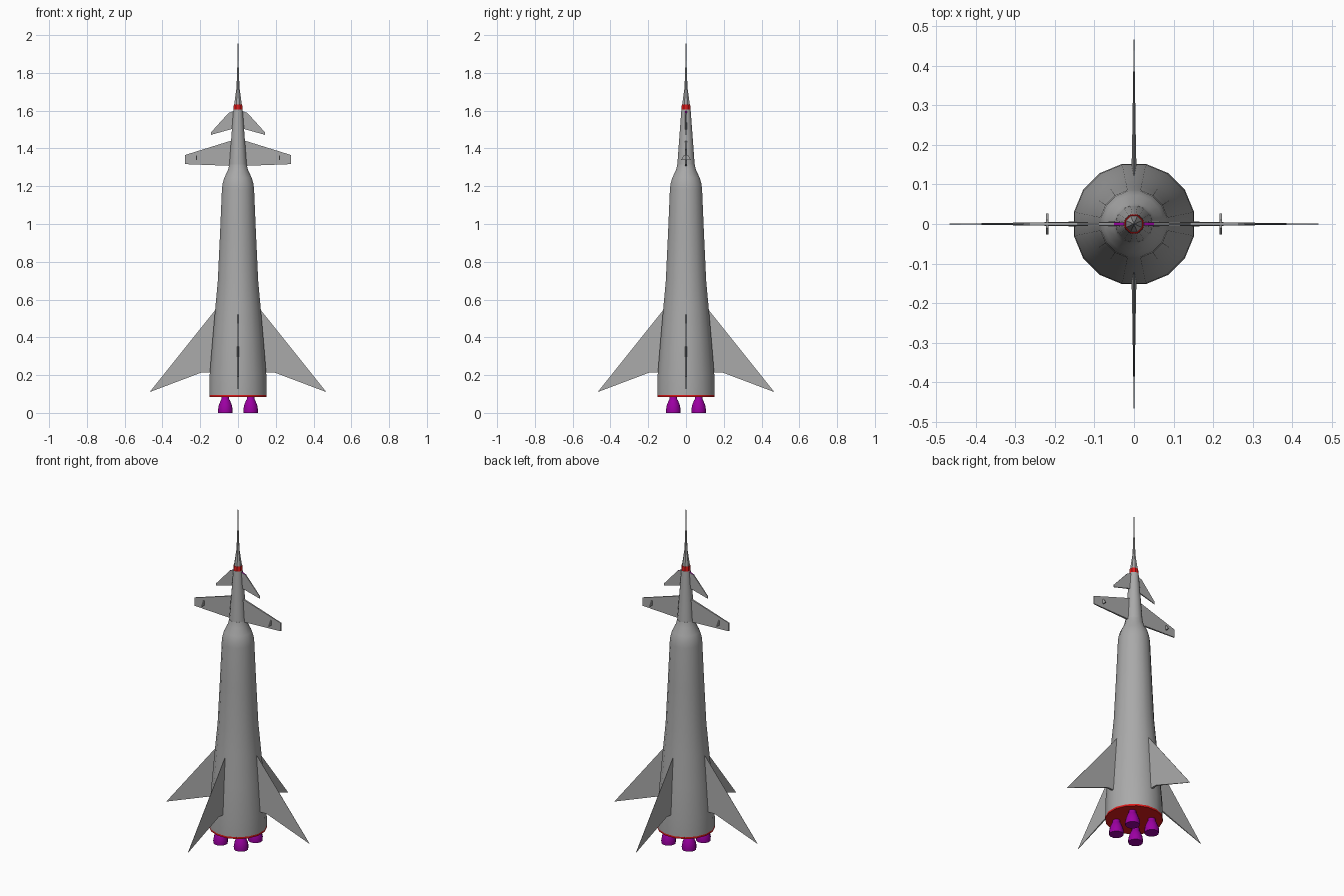
import bpy, bmesh, math
from mathutils import Matrix, Vector

if "Cube" in bpy.data.objects:
    bpy.data.objects.remove(bpy.data.objects["Cube"])


def material(name, rgb):
    m = bpy.data.materials.new(name)
    m.diffuse_color = (*rgb, 1)
    m.use_nodes = True
    m.node_tree.nodes["Principled BSDF"].inputs["Base Color"].default_value = m.diffuse_color
    return m


GREY = material("hull grey", (0.4, 0.4, 0.4))
RED = material("trim red", (0.75, 0.01, 0.01))
PURPLE = material("engine purple", (0.33, 0.0, 0.36))


def finish(name, bm, mats, smooth=None):
    bmesh.ops.recalc_face_normals(bm, faces=bm.faces[:])
    me = bpy.data.meshes.new(name)
    bm.to_mesh(me)
    bm.free()
    for m in mats:
        me.materials.append(m)
    ob = bpy.data.objects.new(name, me)
    bpy.context.collection.objects.link(ob)
    if smooth:
        bpy.context.view_layer.objects.active = ob
        ob.select_set(True)
        bpy.ops.object.shade_smooth_by_angle(angle=math.radians(smooth))
        ob.select_set(False)
    return ob


def lathe(name, profile, sides, mat, centre=(0, 0), smooth=40):
    """Closed turned shape from (radius, z) pairs; flats face the axes."""
    bm = bmesh.new()
    rings = []
    for r, z in profile:
        ring = []
        for i in range(sides):
            a = (i + 0.5) * math.tau / sides
            ring.append(bm.verts.new((centre[0] + r * math.cos(a),
                                      centre[1] + r * math.sin(a), z)))
        rings.append(ring)
    for lo, hi in zip(rings, rings[1:]):
        for i in range(sides):
            j = (i + 1) % sides
            bm.faces.new((lo[i], lo[j], hi[j], hi[i]))
    bm.faces.new(rings[0][::-1])
    bm.faces.new(rings[-1])
    return finish(name, bm, [mat], smooth)


def blade(name, outline, angle, mats=(GREY,), paint=None):
    """Flat wing from (x, z, half thickness) points, turned about z."""
    bm = bmesh.new()
    front = [bm.verts.new((x, -t, z)) for x, z, t in outline]
    back = [bm.verts.new((x, t, z)) for x, z, t in outline]
    bm.faces.new(front)
    bm.faces.new(back[::-1])
    n = len(outline)
    for i in range(n):
        j = (i + 1) % n
        f = bm.faces.new((front[i], back[i], back[j], front[j]))
        if i == paint:
            f.material_index = 1
    bmesh.ops.rotate(bm, verts=bm.verts[:], cent=Vector(),
                     matrix=Matrix.Rotation(angle, 3, 'Z'))
    return finish(name, bm, mats)


# Main hull with shoulder and slim forward section
lathe("hull", [(0.155, 0.095), (0.153, 0.20), (0.138, 0.38), (0.122, 0.56),
               (0.109, 0.70), (0.097, 0.95), (0.087, 1.18), (0.084, 1.21),
               (0.074, 1.245), (0.054, 1.285), (0.047, 1.315)], 16, GREY)
lathe("forward_section", [(0.047, 1.31), (0.039, 1.42), (0.025, 1.605)], 16, GREY)

# Red trim and needle nose
lathe("base_plate", [(0.155, 0.085), (0.155, 0.096)], 16, RED)
lathe("nose_band", [(0.026, 1.605), (0.024, 1.632)], 8, RED)
lathe("nose_needle", [(0.022, 1.632), (0.009, 1.72), (0.005, 1.80),
                      (0.003, 1.88), (0.0005, 2.0)], 8, GREY)

# Four engine bells
for i, (sx, sy) in enumerate([(1, 1), (-1, 1), (-1, -1), (1, -1)]):
    lathe(f"engine_{i + 1}", [(0.039, 0.0), (0.040, 0.018), (0.036, 0.04),
                              (0.026, 0.065), (0.021, 0.072), (0.020, 0.088)],
          12, PURPLE, (sx * 0.067, sy * 0.067))

# Four swept tail fins, thin at the leading edge and tip
for i in range(4):
    blade(f"tail_fin_{i + 1}", [(0.10, 0.57, 0.001), (0.468, 0.11, 0.0006),
                                (0.19, 0.215, 0.005), (0.12, 0.215, 0.007)],
          i * math.pi / 2)

# Forward wings, small canards and wing fairings on both sides
for side, ang in (("right", 0), ("left", math.pi)):
    blade(f"wing_{side}", [(0.0, 1.45, 0.005), (0.05, 1.437, 0.005),
                           (0.281, 1.365, 0.003), (0.281, 1.317, 0.003),
                           (0.04, 1.308, 0.006), (0.0, 1.308, 0.006)], ang)
    blade(f"canard_{side}", [(0.015, 1.602, 0.004), (0.05, 1.588, 0.004),
                             (0.143, 1.485, 0.002), (0.143, 1.472, 0.002),
                             (0.035, 1.502, 0.004), (0.0, 1.51, 0.004)],
          ang, (GREY, PURPLE), 0)
    s = 1 if side == "right" else -1
    bm = bmesh.new()
    tri = [(-0.027, 1.338), (0.027, 1.338), (0.010, 1.365), (-0.010, 1.365)]
    a = [bm.verts.new((s * 0.216, y, z)) for y, z in tri]
    b = [bm.verts.new((s * 0.222, y, z)) for y, z in tri]
    bm.faces.new(a)
    bm.faces.new(b[::-1])
    for k in range(4):
        m = (k + 1) % 4
        bm.faces.new((a[k], a[m], b[m], b[k]))
    finish(f"wing_fairing_{side}", bm, [GREY])
